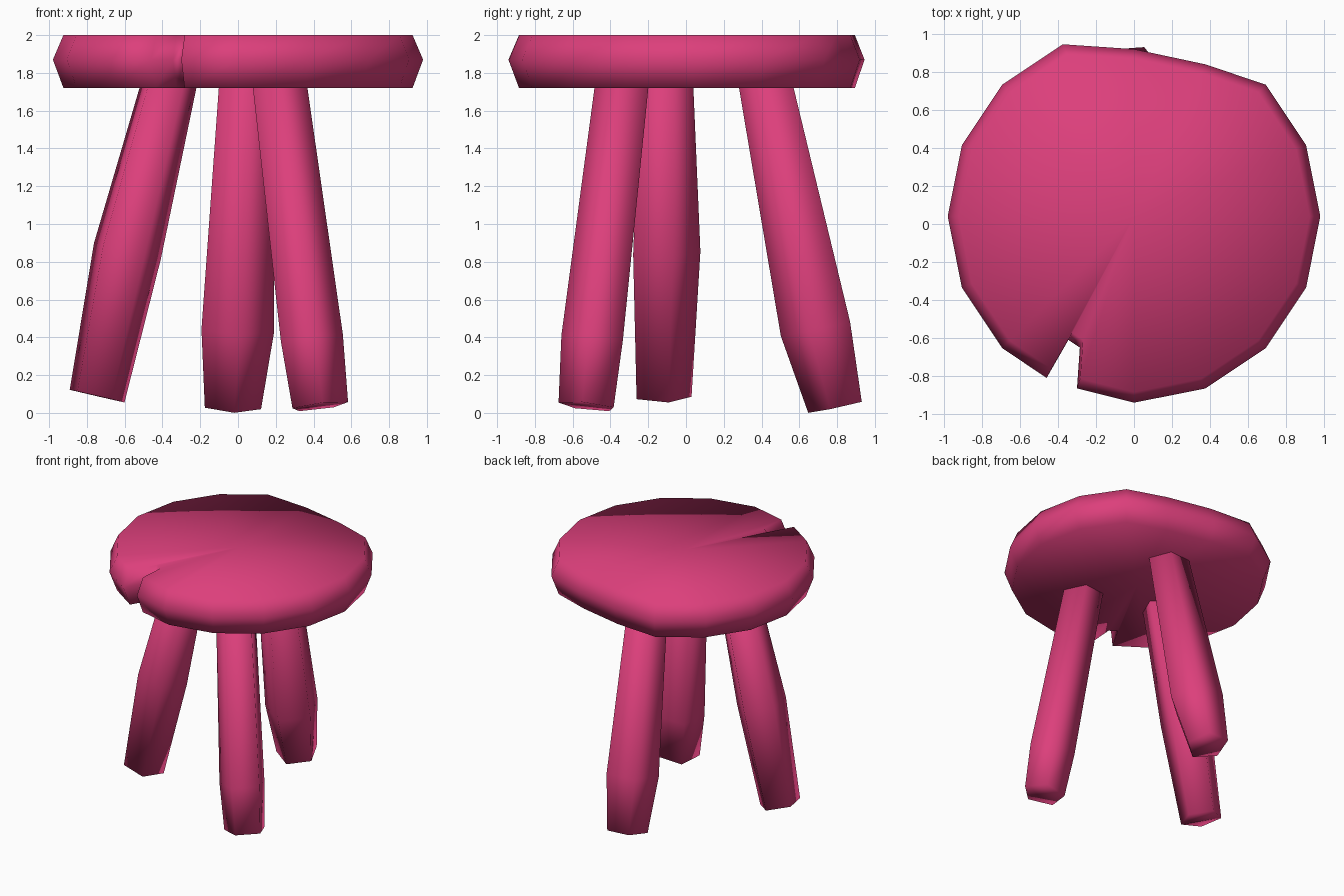
import bpy
import bmesh
from math import cos, sin, radians
from mathutils import Vector

default_cube = bpy.data.objects.get("Cube")
if default_cube:
    bpy.data.objects.remove(default_cube, do_unlink=True)


def make_material(name, colour):
    material = bpy.data.materials.new(name)
    material.use_nodes = True
    material.diffuse_color = colour
    material.node_tree.nodes["Principled BSDF"].inputs["Base Color"].default_value = colour
    return material


pink = make_material("raspberry pink", (0.72, 0.05, 0.2, 1))


def finish(bm, name):
    """Turn the bmesh into a smooth shaded pink object."""
    bmesh.ops.recalc_face_normals(bm, faces=bm.faces)
    for face in bm.faces:
        face.smooth = True
    mesh = bpy.data.meshes.new(name)
    bm.to_mesh(mesh)
    bm.free()
    mesh.materials.append(pink)
    bpy.context.collection.objects.link(bpy.data.objects.new(name, mesh))


def bridge(bm, rings):
    """Join neighbouring rings of equal length with quads."""
    for lower, upper in zip(rings, rings[1:]):
        for i in range(len(lower)):
            j = (i + 1) % len(lower)
            bm.faces.new((lower[i], lower[j], upper[j], upper[i]))


def build_seat():
    # Sixteen-sided outline with a dented back edge and a split at the front
    centre = Vector((0, 0.04))
    radius, sides = 0.98, 16
    changed = {
        3: [(0.375, 0.84)],
        4: [(0, 0.92)],
        11: [(-0.46, -0.81), (-0.345, -0.61), (-0.285, -0.65), (-0.3, -0.865)],
    }
    outline = []
    for i in range(sides):
        angle = radians(360 * i / sides)
        regular = centre + radius * Vector((cos(angle), sin(angle)))
        outline += [Vector(p) for p in changed.get(i, [regular])]

    # Bevelled rim, then fans closing the underside and the top
    bm = bmesh.new()
    rings = []
    for z, scale in ((1.72, 0.943), (1.87, 1), (2, 0.943)):
        flat = [centre + (p - centre) * scale for p in outline]
        rings.append([bm.verts.new((p.x, p.y, z)) for p in flat])
    bridge(bm, rings)
    for ring in (rings[0], rings[-1]):
        hub = bm.verts.new((centre.x, centre.y, ring[0].co.z))
        for i, vert in enumerate(ring):
            bm.faces.new((hub, vert, ring[(i + 1) % len(ring)]))
    finish(bm, "seat")


def build_leg(name, phase, foot, bulge, bulge_radius, top):
    # Five-sided rough log, thickest at the bulge, square to its own axis
    foot, bulge, top = Vector(foot), Vector(bulge), Vector(top)
    axis = (top - foot).normalized()
    tilt = Vector((0, 0, 1)).rotation_difference(axis)
    hidden_end = top + axis * 0.1
    bm = bmesh.new()
    rings = []
    for middle, radius in ((foot, 0.157), (bulge, bulge_radius), (hidden_end, 0.15)):
        ring = []
        for i in range(5):
            angle = radians(phase + 72 * i)
            offset = tilt @ Vector((cos(angle), sin(angle), 0))
            ring.append(bm.verts.new(middle + offset * radius))
        rings.append(ring)
    bridge(bm, rings)
    bm.faces.new(rings[0])
    bm.faces.new(rings[-1])
    finish(bm, name)


build_seat()
build_leg("right_leg", 13, (-0.75, -0.127, 0.09), (-0.59, -0.115, 0.86), 0.192, (-0.372, -0.115, 1.72))
build_leg("back_leg", -86, (-0.03, 0.8, 0.034), (-0.005, 0.7, 0.45), 0.203, (0.04, 0.437, 1.72))
build_leg("front_left_leg", 133, (0.43, -0.52, 0.035), (0.385, -0.487, 0.39), 0.175, (0.217, -0.332, 1.72))
